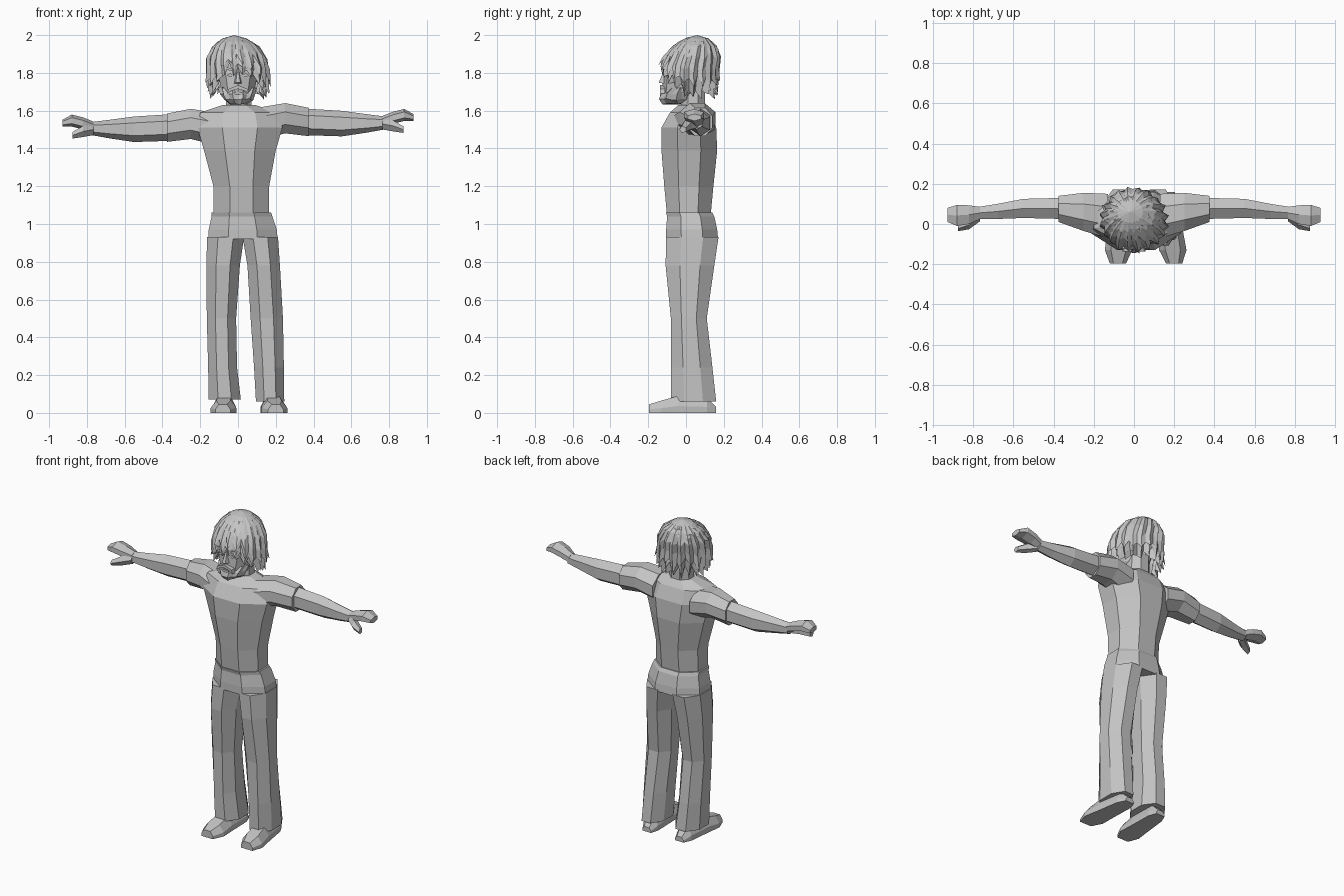
import bpy, bmesh, math, random
from mathutils import Vector

random.seed(7)
grey = bpy.data.materials.new("plain grey")
grey.diffuse_color = (0.55, 0.55, 0.55, 1)


def make(name, rings, tip=None, caps=True):
    """Skin a list of point rings into one flat shaded object."""
    bm = bmesh.new()
    vs = [[bm.verts.new(p) for p in r] for r in rings]
    n = len(vs[0])
    for a, b in zip(vs, vs[1:]):
        for i in range(n):
            j = (i + 1) % n
            bm.faces.new((a[i], a[j], b[j], b[i]))
    if tip:
        t = bm.verts.new(tip)
        for i in range(n):
            bm.faces.new((t, vs[0][(i + 1) % n], vs[0][i]))
    elif caps:
        bm.faces.new(vs[0])
        bm.faces.new(vs[-1])
    bmesh.ops.recalc_face_normals(bm, faces=bm.faces)
    me = bpy.data.meshes.new(name)
    bm.to_mesh(me)
    bm.free()
    me.materials.append(grey)
    ob = bpy.data.objects.new(name, me)
    bpy.context.collection.objects.link(ob)
    return ob


def ring(a0, a1, b0, b1, n=8):
    """Polygon with flat sides that fills the box a0..a1, b0..b1."""
    k = math.cos(math.pi / n)
    out = []
    for i in range(n):
        t = 2 * math.pi * (i + 0.5) / n
        out.append(((a0 + a1) / 2 + (a1 - a0) / 2 * math.cos(t) / k,
                    (b0 + b1) / 2 + (b1 - b0) / 2 * math.sin(t) / k))
    return out


def tower(name, secs, n=8):
    # sections: z, x0, x1, y0, y1
    return make(name, [[(x, y, s[0]) for x, y in ring(*s[1:], n)] for s in secs])


def limb(name, side, dz, secs, n=8):
    # sections: |x|, y0, y1, z0, z1
    return make(name, [[(side * s[0], y, z + dz) for y, z in ring(*s[1:], n)] for s in secs])


# shirt body
tower("shirt", [
    (1.04, -0.13, 0.165, -0.10, 0.13), (1.20, -0.13, 0.165, -0.115, 0.145),
    (1.39, -0.18, 0.20, -0.13, 0.165), (1.51, -0.215, 0.235, -0.13, 0.16),
    (1.59, -0.20, 0.21, -0.085, 0.13), (1.63, -0.08, 0.09, -0.04, 0.10)])

# arms: sleeve, bare arm, palm and thumb
for side, dz, word in ((-1, 0, "right"), (1, 0.03, "left")):
    limb(word + "_sleeve", side, dz, [
        (0.13, -0.07, 0.15, 1.42, 1.59), (0.25, -0.035, 0.155, 1.45, 1.61),
        (0.375, 0.01, 0.14, 1.435, 1.585)])
    limb(word + "_arm", side, dz, [
        (0.35, 0.025, 0.13, 1.45, 1.572), (0.55, 0.03, 0.125, 1.443, 1.56),
        (0.68, 0.025, 0.10, 1.46, 1.545), (0.775, 0.025, 0.085, 1.475, 1.535)], 6)
    limb(word + "_palm", side, dz, [
        (0.765, 0.025, 0.085, 1.485, 1.538), (0.82, 0.0, 0.093, 1.505, 1.56),
        (0.88, -0.01, 0.095, 1.52, 1.575), (0.928, 0.01, 0.08, 1.518, 1.55)], 6)
    limb(word + "_thumb", side, dz, [
        (0.765, 0.02, 0.07, 1.475, 1.525), (0.82, -0.02, 0.03, 1.465, 1.515),
        (0.875, -0.032, 0.0, 1.455, 1.485)], 5)

# trousers: hips and two legs
tower("trouser_hips", [
    (0.86, -0.163, 0.217, -0.105, 0.165), (0.94, -0.162, 0.21, -0.105, 0.172),
    (1.04, -0.145, 0.185, -0.10, 0.15), (1.06, -0.137, 0.175, -0.105, 0.14)])
bpy.data.objects.remove(bpy.data.objects["trouser_hips"])
tower("trouser_waist", [
    (0.92, -0.158, 0.21, -0.105, 0.17), (0.97, -0.155, 0.205, -0.105, 0.165),
    (1.04, -0.14, 0.182, -0.10, 0.15), (1.062, -0.14, 0.175, -0.106, 0.138)])
tower("right_trouser_leg", [
    (0.07, -0.155, 0.015, -0.08, 0.155), (0.24, -0.158, -0.005, -0.08, 0.14),
    (0.50, -0.165, -0.01, -0.08, 0.11), (0.78, -0.168, 0.01, -0.108, 0.15),
    (0.93, -0.163, 0.032, -0.105, 0.172)])
tower("left_trouser_leg", [
    (0.06, 0.095, 0.245, -0.08, 0.16), (0.24, 0.085, 0.243, -0.08, 0.14),
    (0.50, 0.067, 0.238, -0.08, 0.11), (0.78, 0.05, 0.222, -0.108, 0.15),
    (0.93, 0.025, 0.212, -0.105, 0.172)])

# shoes: sections run from heel to toe
for word, xh, xt in (("right", -0.065, -0.08), ("left", 0.165, 0.20)):
    rings = []
    for y, w, h in ((0.16, 0.03, 0.03), (0.11, 0.05, 0.08), (-0.04, 0.06, 0.09),
                    (-0.13, 0.068, 0.065), (-0.197, 0.04, 0.045)):
        c = xh + (xt - xh) * (0.16 - y) / 0.36
        rings.append([(c - w, y, 0.0), (c - w, y, h * 0.4), (c - w * 0.55, y, h),
                      (c + w * 0.55, y, h), (c + w, y, h * 0.4), (c + w, y, 0.0)])
    make(word + "_shoe", rings)

# neck and head
tower("neck", [(1.59, -0.065, 0.075, -0.03, 0.10), (1.75, -0.06, 0.065, -0.02, 0.10)])
tower("head", [
    (1.655, -0.05, 0.05, -0.115, 0.03), (1.70, -0.085, 0.085, -0.12, 0.08),
    (1.79, -0.105, 0.105, -0.115, 0.12), (1.88, -0.11, 0.11, -0.10, 0.14),
    (1.95, -0.07, 0.07, -0.05, 0.10)], 10)


def plate(name, pts, depth):
    """Prism from an x,z outline, from y = -0.11 forward."""
    make(name, [[(x, -0.11, z) for x, z in pts], [(x, depth, z) for x, z in pts]])


# nose, brows, eyes, lip
make("nose", [[(-0.022, -0.11, 1.742), (0.022, -0.11, 1.742), (0.01, -0.11, 1.81), (-0.01, -0.11, 1.81)],
              [(-0.012, -0.145, 1.748), (0.012, -0.145, 1.748), (0.005, -0.122, 1.80), (-0.005, -0.122, 1.80)]])
for s in (-1, 1):
    plate("brow", [(s * 0.015, 1.805), (s * 0.07, 1.82), (s * 0.068, 1.832), (s * 0.015, 1.82)], -0.122)
    plate("eye", [(s * 0.02, 1.785), (s * 0.04, 1.778), (s * 0.06, 1.787), (s * 0.04, 1.798)], -0.118)
    plate("moustache", [(0, 1.735), (s * 0.05, 1.715), (s * 0.058, 1.69), (s * 0.035, 1.705), (0, 1.715)], -0.138)
plate("lip", [(-0.03, 1.685), (0.03, 1.685), (0.02, 1.70), (-0.02, 1.70)], -0.13)

# beard: jagged band round the jaw
rings = []
for z, r, y0 in ((1.638, 0.045, -0.125), (1.66, 0.075, -0.142), (1.685, 0.088, -0.135),
                 (1.725, 0.10, -0.10)):
    row = []
    for i in range(20):
        a = 2 * math.pi * i / 20
        k = (1.04 if i % 2 else 0.93) + random.uniform(-0.04, 0.04)
        cy, ry = (y0 + 0.04) / 2, (0.04 - y0) / 2
        row.append((r * k * math.sin(a), cy - ry * k * math.cos(a),
                    z + random.uniform(-0.006, 0.006)))
    rings.append(row)
make("beard", rings)

# hair: three pleated layers falling from the crown
crown = Vector((-0.02, 0.06))
middle = Vector((0.0, 0.015))
N = 40
for layer, (size, lift) in enumerate(((1.0, 0.06), (0.96, 0.025), (0.91, -0.01))):
    rings = [[] for _ in range(5)]
    for i in range(N):
        a = 2 * math.pi * i / N
        front = max(0, math.cos(a))
        hem = 1.70 + 0.125 * front ** 2 + lift * (1 - 0.4 * front)
        hem += (-0.02 if i % 2 else 0.025) + random.uniform(-0.02, 0.02)
        k0 = size * (1.02 if i % 2 else 0.94)
        for row, s in zip(rings, (0.04, 0.2, 0.45, 0.72, 1)):
            top = 1.992 - layer * 0.015
            z = top - (top - hem) * s
            q = max(0, (z - 1.83) / 0.166)
            r = math.sqrt(max(0.02, 1 - q * q)) * (k0 + random.uniform(-0.04, 0.04))
            if z < 1.76:
                r *= 1.03 if i % 2 else 0.85
            c = middle.lerp(crown, min(1, q))
            row.append((c.x + 0.163 * r * math.sin(a), c.y - 0.158 * r * math.cos(a), z))
    make("hair_layer", rings, tip=(crown.x, crown.y, 2.0 - layer * 0.015))
